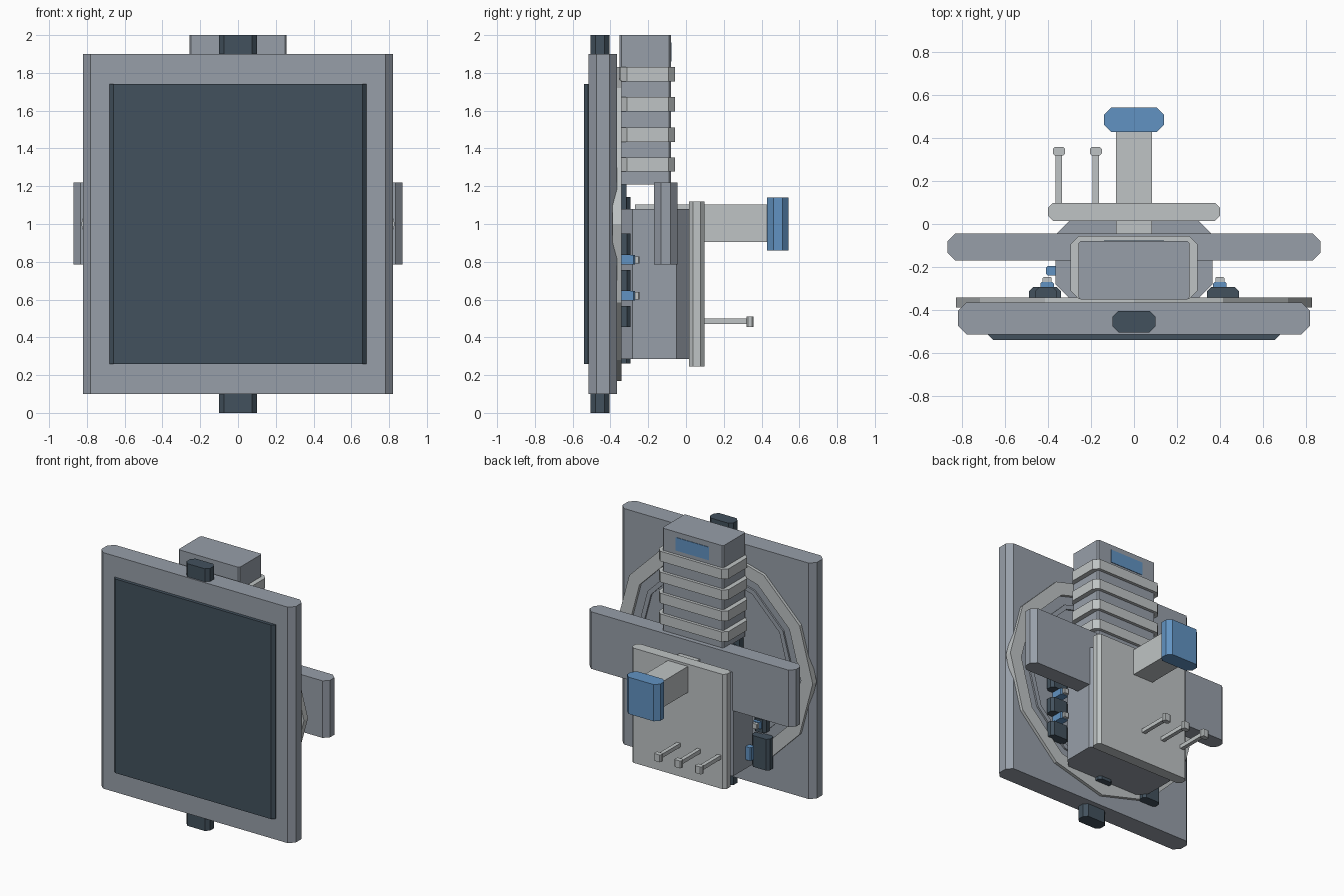
import bpy, bmesh, math

if "Cube" in bpy.data.objects:
    bpy.data.objects.remove(bpy.data.objects["Cube"])


def mat(name, rgb):
    m = bpy.data.materials.new(name)
    m.diffuse_color = (*rgb, 1)
    m.use_nodes = True
    m.node_tree.nodes["Principled BSDF"].inputs["Base Color"].default_value = m.diffuse_color
    return m


GREY = mat("blue_grey", (0.31, 0.345, 0.395))
LIGHT = mat("light_grey", (0.52, 0.55, 0.555))
DARK = mat("dark_slate", (0.055, 0.083, 0.110))
BLUE = mat("mid_blue", (0.12, 0.29, 0.54))


def finish(name, bm, m):
    bmesh.ops.recalc_face_normals(bm, faces=bm.faces[:])
    me = bpy.data.meshes.new(name)
    bm.to_mesh(me)
    bm.free()
    me.materials.append(m)
    ob = bpy.data.objects.new(name, me)
    bpy.context.collection.objects.link(ob)
    return ob


def prism(name, xs, ys, zs, m, c=0.0):
    """Box from ranges, with its upright corners cut by c."""
    (x0, x1), (y0, y1), (z0, z1) = xs, ys, zs
    if c:
        pts = [(x0 + c, y0), (x1 - c, y0), (x1, y0 + c), (x1, y1 - c),
               (x1 - c, y1), (x0 + c, y1), (x0, y1 - c), (x0, y0 + c)]
    else:
        pts = [(x0, y0), (x1, y0), (x1, y1), (x0, y1)]
    bm = bmesh.new()
    low = [bm.verts.new((x, y, z0)) for x, y in pts]
    top = [bm.verts.new((x, y, z1)) for x, y in pts]
    bm.faces.new(low)
    bm.faces.new(top)
    for i in range(len(pts)):
        j = (i + 1) % len(pts)
        bm.faces.new((low[i], low[j], top[j], top[i]))
    return finish(name, bm, m)


def ring(name, r_in, r_out, y0, y1, m, n=12, zc=1.0):
    """Flat faceted ring standing upright, facing along y."""
    bm = bmesh.new()
    section = [(r_in, y0), (r_out, y0), (r_out, y1), (r_in, y1)]
    loops = []
    for i in range(n):
        a = 2 * math.pi * i / n
        loops.append([bm.verts.new((r * math.cos(a), y, zc + r * math.sin(a)))
                      for r, y in section])
    for i in range(n):
        a, b = loops[i], loops[(i + 1) % n]
        for k in range(4):
            bm.faces.new((a[k], a[(k + 1) % 4], b[(k + 1) % 4], b[k]))
    return finish(name, bm, m)


def sym(h):
    return (-h, h)


# Front panel, screen and edge clips
prism("front_panel", sym(0.82), (-0.515, -0.365), (0.10, 1.90), GREY, 0.04)
prism("screen", sym(0.68), (-0.54, -0.49), (0.26, 1.74), DARK, 0.022)
for part, zs in (("bottom_clip", (0.0, 0.13)), ("top_clip", (1.87, 2.0))):
    prism(part, sym(0.10), (-0.505, -0.405), zs, DARK, 0.027)

# Rings on the back of the panel
ring("outer_ring", 0.73, 0.83, -0.39, -0.342, LIGHT)
ring("inner_ring", 0.625, 0.66, -0.375, -0.352, GREY)

# Main housing, cross bar and back plate
prism("housing", sym(0.365), (-0.35, 0.018), (0.285, 1.08), GREY, 0.068)
prism("cross_bar", sym(0.87), (-0.17, -0.045), (0.785, 1.22), GREY, 0.037)
prism("back_plate", sym(0.40), (0.015, 0.098), (0.245, 1.12), LIGHT, 0.022)

# Rear post with padded end
prism("rear_post", sym(0.085), (-0.27, 0.44), (0.905, 1.103), LIGHT)
prism("post_pad", sym(0.14), (0.43, 0.543), (0.86, 1.14), BLUE, 0.033)

# Three pegs on the back plate
for i, x in enumerate((-0.35, -0.178, -0.006)):
    prism(f"peg_{i}", (x - 0.015, x + 0.015), (0.09, 0.33), (0.47, 0.50), LIGHT)
    prism(f"peg_head_{i}", (x - 0.028, x + 0.028), (0.32, 0.358),
          (0.455, 0.511), LIGHT, 0.008)

# Ribbed tower
prism("tower", sym(0.258), (-0.352, -0.08), (1.21, 2.0), GREY, 0.01)
for i, z in enumerate((1.315, 1.473, 1.634, 1.793)):
    prism(f"tower_rib_{i}", sym(0.295), (-0.349, -0.057),
          (z - 0.038, z + 0.038), LIGHT, 0.036)
prism("tower_label_plate", sym(0.14), (-0.082, -0.076), (1.86, 1.96), BLUE)
prism("tower_neck", sym(0.23), (-0.37, -0.315), (1.05, 1.22), DARK)
prism("neck_base", sym(0.20), (-0.37, -0.295), (1.05, 1.143), DARK, 0.02)

# Connector blocks on the right side
for i, z in enumerate((0.51, 0.70, 0.893)):
    prism(f"connector_block_{i}", (0.34, 0.49), (-0.37, -0.293),
          (z - 0.056, z + 0.056), DARK, 0.02)

# Connector blocks on the left side and below
prism("left_tall_block", (-0.49, -0.34), (-0.37, -0.293), (0.262, 0.50), DARK, 0.02)
prism("left_small_block", (-0.46, -0.36), (-0.37, -0.293), (0.54, 0.64), DARK, 0.02)
prism("lower_block", sym(0.06), (-0.37, -0.295), (0.262, 0.32), DARK, 0.02)
prism("side_button", (-0.41, -0.35), (-0.24, -0.195), (0.355, 0.455), BLUE, 0.008)

# Plugs with a blue collar and a light tip
for i, (x, z) in enumerate(((0.40, 0.81), (0.40, 0.62), (-0.405, 0.60))):
    prism(f"plug_collar_{i}", (x - 0.032, x + 0.032), (-0.37, -0.27),
          (z - 0.025, z + 0.025), BLUE, 0.008)
    prism(f"plug_tip_{i}", (x - 0.021, x + 0.021), (-0.275, -0.247),
          (z - 0.019, z + 0.019), LIGHT, 0.005)
